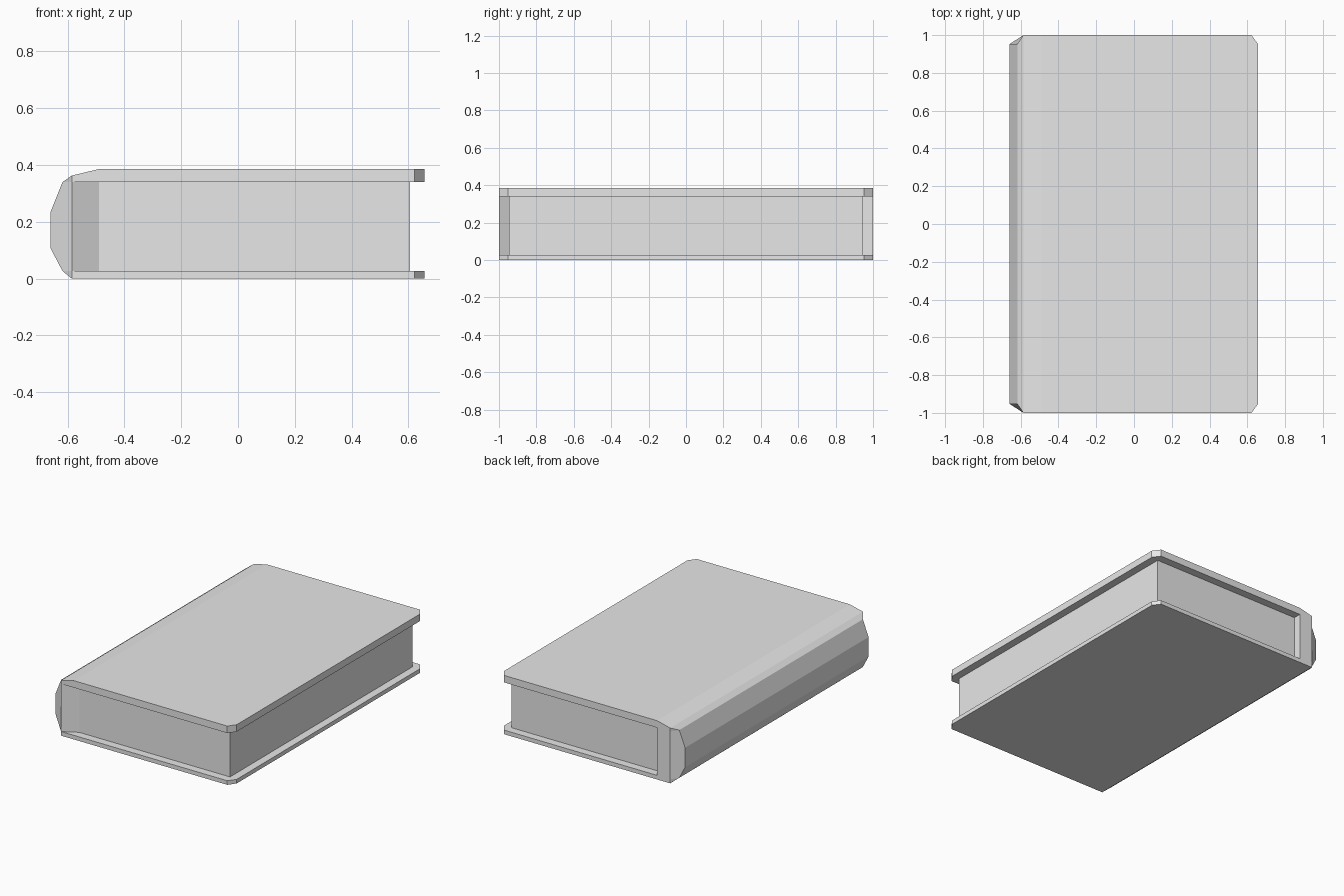
import bpy
import bmesh

cube = bpy.data.objects.get("Cube")
if cube:
    bpy.data.objects.remove(cube, do_unlink=True)

grey = bpy.data.materials.new("plain_grey")
grey.use_nodes = True
grey.diffuse_color = (0.8, 0.8, 0.8, 1)
grey.node_tree.nodes["Principled BSDF"].inputs["Base Color"].default_value = (0.8, 0.8, 0.8, 1)

# Shared measurements
JOINT, HINGE, PAGE_EDGE, FORE = -0.585, -0.49, 0.605, 0.657
LOW, HIGH, TOP, SHOULDER = 0.027, 0.34, 0.386, 0.363
END, INNER = 1.0, 0.947


def finish(name, bm):
    bmesh.ops.recalc_face_normals(bm, faces=bm.faces[:])
    mesh = bpy.data.meshes.new(name)
    bm.to_mesh(mesh)
    bm.free()
    mesh.materials.append(grey)
    obj = bpy.data.objects.new(name, mesh)
    bpy.context.collection.objects.link(obj)
    return obj


def prism(outline, bottom, top):
    """Upright prism; returns the bmesh and its upper corners."""
    bm = bmesh.new()
    base = [bm.verts.new((x, y, bottom)) for x, y in outline]
    lid = [bm.verts.new((x, y, top)) for x, y in outline]
    bm.faces.new(base[::-1])
    bm.faces.new(lid)
    n = len(outline)
    for i in range(n):
        j = (i + 1) % n
        bm.faces.new((base[i], base[j], lid[j], lid[i]))
    return bm, lid


# Boards with clipped fore corners
half = [(JOINT, -END), (HINGE, -END), (0.622, -END), (FORE, -0.952)]
board = half + [(x, -y) for x, y in reversed(half)]

bm, lid = prism(board, HIGH, TOP)
bmesh.ops.connect_verts(bm, verts=[lid[1], lid[-2]])
lid[0].co.z = lid[-1].co.z = SHOULDER
finish("top_cover", bm)

bm, lid = prism(board, 0, LOW)
finish("bottom_cover", bm)

# Page block, and the hinge strip beside it
bm, lid = prism([(HINGE, -INNER), (PAGE_EDGE, -INNER), (PAGE_EDGE, INNER), (HINGE, INNER)], LOW, HIGH)
finish("pages", bm)

bm, lid = prism([(JOINT, -END), (HINGE, -INNER), (HINGE, END), (JOINT, END)], LOW, HIGH)
finish("hinge_strip", bm)

# Faceted spine: x, z and half length of each ridge
ridges = [(JOINT, SHOULDER, END), (-0.618, HIGH, 0.952), (-0.66, 0.235, 0.952),
          (-0.66, 0.107, 0.952), (-0.618, LOW, 0.952), (JOINT, 0, END)]
bm = bmesh.new()
ends = {}
for side in (-1, 1):
    ends[side] = [bm.verts.new((x, side * y, z)) for x, z, y in ridges]
for i in range(len(ridges) - 1):
    bm.faces.new((ends[-1][i], ends[-1][i + 1], ends[1][i + 1], ends[1][i]))
for side, row in ends.items():
    upper = bm.verts.new((JOINT, side * END, HIGH))
    lower = bm.verts.new((JOINT, side * END, LOW))
    bm.faces.new([upper] + row[1:5] + [lower])
    bm.faces.new((row[0], row[1], upper))
    bm.faces.new((row[5], row[4], lower))
finish("spine", bm)
